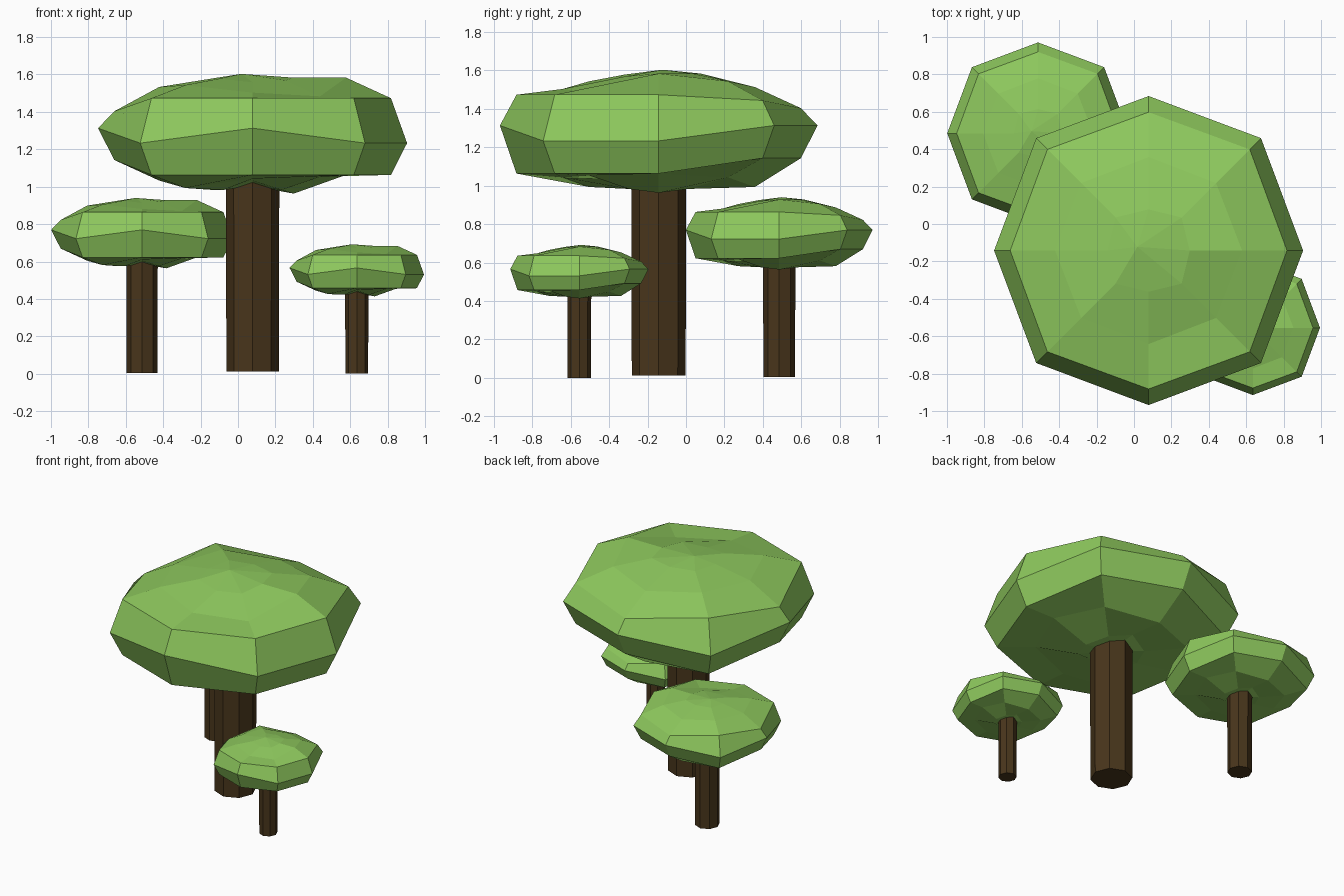
import bpy, bmesh, math

if "Cube" in bpy.data.objects:
    bpy.data.objects.remove(bpy.data.objects["Cube"])


def material(name, color):
    m = bpy.data.materials.new(name)
    m.diffuse_color = (*color, 1)
    m.use_nodes = True
    m.node_tree.nodes["Principled BSDF"].inputs["Base Color"].default_value = m.diffuse_color
    return m


LEAF = material("leaf_green", (0.27, 0.58, 0.11))
BARK = material("bark_brown", (0.065, 0.036, 0.011))

# Canopy rings from bottom to top: (axis radius, diagonal radius, height every 45 degrees from +x)
RINGS = [
    (0.22, 0.22, (0.96, 0.98, 1.02, 0.98, 0.98, 0.98, 1.03, 0.98)),
    (0.50, 0.51, (1.06, 1.04, 0.99, 0.99, 1.03, 0.99, 1.04, 1.05)),
    (0.74, 0.765, (1.06, 1.14, 1.14, 1.06, 1.14, 1.06, 1.06, 1.06)),
    (0.826, 0.85, (1.23, 1.31, 1.31, 1.23, 1.31, 1.23, 1.31, 1.23)),
    (0.74, 0.765, (1.47, 1.44, 1.40, 1.47, 1.40, 1.47, 1.47, 1.47)),
    (0.50, 0.51, (1.58, 1.54, 1.51, 1.54, 1.53, 1.54, 1.50, 1.48)),
    (0.22, 0.25, (1.58, 1.58, 1.58, 1.58, 1.575, 1.575, 1.555, 1.565)),
]


def finish(name, bm, mat, location, size):
    bmesh.ops.recalc_face_normals(bm, faces=bm.faces)
    mesh = bpy.data.meshes.new(name)
    bm.to_mesh(mesh)
    bm.free()
    mesh.materials.append(mat)
    ob = bpy.data.objects.new(name, mesh)
    ob.location = location
    ob.scale = (size,) * 3
    bpy.context.collection.objects.link(ob)


def canopy(name, location, size):
    # Uneven faceted dome, closed by a fan at each pole
    bm = bmesh.new()
    loops = []
    for axis_r, diag_r, heights in RINGS:
        loop = []
        for i, z in enumerate(heights):
            a = i * math.pi / 4
            r = diag_r if i % 2 else axis_r
            loop.append(bm.verts.new((r * math.cos(a), r * math.sin(a), z)))
        loops.append(loop)
    bottom = bm.verts.new((0, 0, 1.0))
    top = bm.verts.new((-0.06, 0.02, 1.60))
    for i in range(8):
        j = (i + 1) % 8
        for lo, hi in zip(loops, loops[1:]):
            bm.faces.new((lo[i], lo[j], hi[j], hi[i]))
        bm.faces.new((bottom, loops[0][j], loops[0][i]))
        bm.faces.new((top, loops[-1][i], loops[-1][j]))
    finish(name, bm, LEAF, location, size)


def trunk(name, location, size):
    # Eight-sided post running up into the canopy
    bm = bmesh.new()
    bmesh.ops.create_cone(bm, cap_ends=True, segments=8, radius1=0.14, radius2=0.143, depth=1.03)
    # Align corners with the canopy corners and stand it on the ground
    a = math.atan2(bm.verts[:][0].co.y, bm.verts[:][0].co.x)
    for v in bm.verts:
        x, y = v.co.x, v.co.y
        v.co.x = x * math.cos(a) + y * math.sin(a)
        v.co.y = y * math.cos(a) - x * math.sin(a)
        v.co.z += 0.515 + 0.01
    finish(name, bm, BARK, location, size)


# Three trees of the same shape at different sizes
TREES = [
    ("large", (0.078, -0.142, 0.003), 1.0),
    ("medium", (-0.513, 0.485, -0.001), 0.588),
    ("small", (0.635, -0.555, -0.004), 0.435),
]
for label, loc, size in TREES:
    canopy(label + "_canopy", loc, size)
    trunk(label + "_trunk", loc, size)
